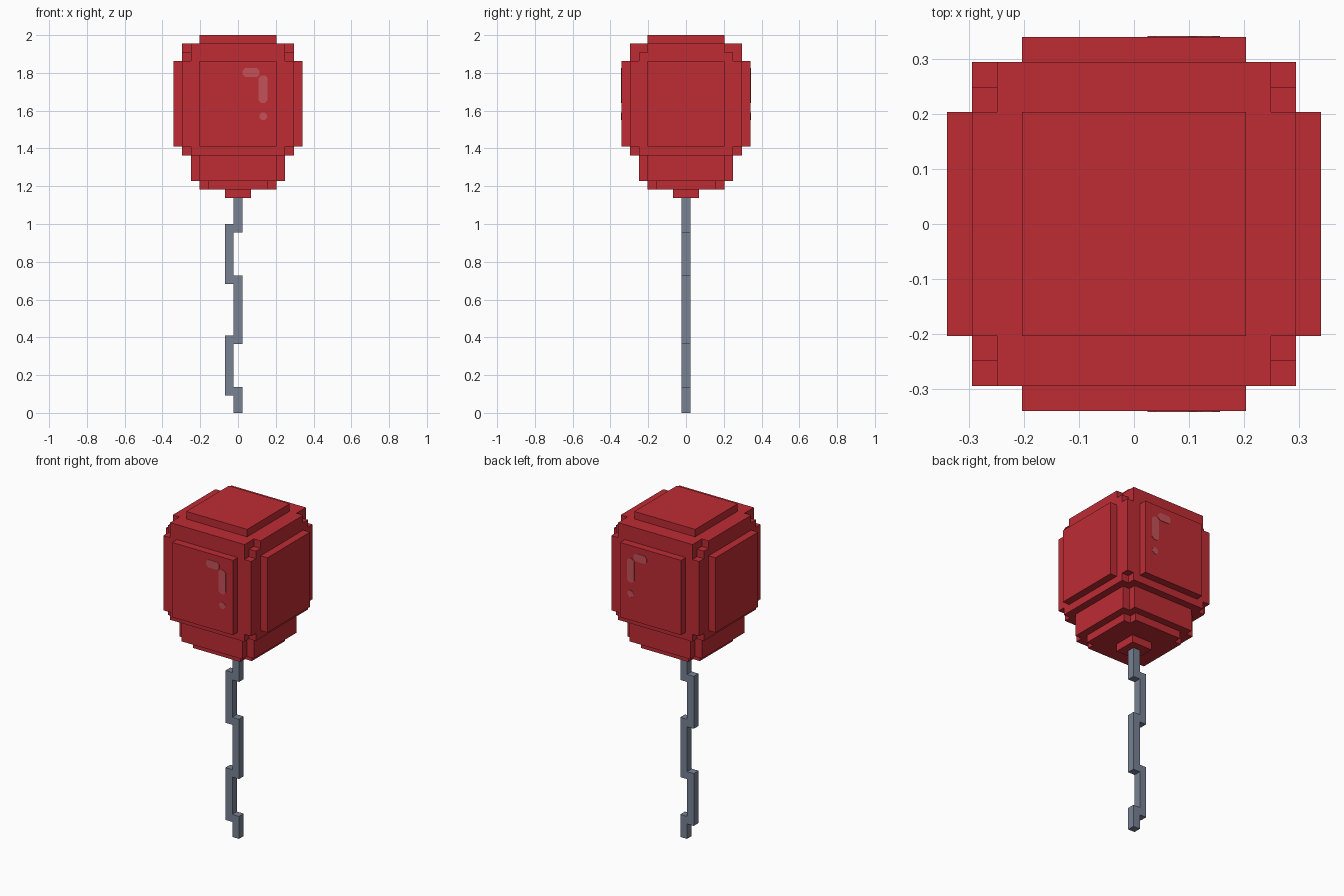
import bpy
import bmesh
from mathutils import Vector

if "Cube" in bpy.data.objects:
    bpy.data.objects.remove(bpy.data.objects["Cube"], do_unlink=True)

U = 2 / 44  # one block unit


def material(name, rgb):
    m = bpy.data.materials.new(name)
    m.use_nodes = True
    m.diffuse_color = (*rgb, 1)
    bsdf = m.node_tree.nodes["Principled BSDF"]
    bsdf.inputs["Base Color"].default_value = (*rgb, 1)
    bsdf.inputs["Roughness"].default_value = 0.7
    return m


RED = material("balloon_red", (0.515, 0.025, 0.034))
PINK = material("shine_pink", (0.55, 0.085, 0.098))
GREY = material("string_grey", (0.188, 0.223, 0.296))


def add_prism(bm, outline, direction):
    """Extrude a closed outline of 3D points (in block units) along direction."""
    face = bm.faces.new([bm.verts.new(Vector(p) * U) for p in outline])
    new = bmesh.ops.extrude_face_region(bm, geom=[face])["geom"]
    verts = [g for g in new if isinstance(g, bmesh.types.BMVert)]
    bmesh.ops.translate(bm, verts=verts, vec=Vector(direction) * U)


def add_box(bm, x0, x1, y0, y1, z0, z1):
    add_prism(bm, [(x0, y0, z0), (x1, y0, z0), (x1, y1, z0), (x0, y1, z0)], (0, 0, z1 - z0))


def finish(bm, name, mat):
    bmesh.ops.recalc_face_normals(bm, faces=bm.faces[:])
    mesh = bpy.data.meshes.new(name)
    bm.to_mesh(mesh)
    bm.free()
    obj = bpy.data.objects.new(name, mesh)
    mesh.materials.append(mat)
    bpy.context.collection.objects.link(obj)
    return obj


def box(name, mat, *size):
    bm = bmesh.new()
    add_box(bm, *size)
    return finish(bm, name, mat)


def notched_layer(name, h, z0, z1):
    """Square slab with a one-block notch in each corner."""
    quarter = [(h, h - 1), (h - 1, h - 1), (h - 1, h)]
    pts = []
    for _ in range(4):
        pts += quarter
        quarter = [(-y, x) for x, y in quarter]
    bm = bmesh.new()
    add_prism(bm, [(x, y, z0) for x, y in pts], (0, 0, z1 - z0))
    return finish(bm, name, RED)


# Balloon body with stepped corner cut-outs
body = box("balloon_body", RED, -6.5, 6.5, -6.5, 6.5, 30, 43)
bm = bmesh.new()
stairs = [(4.5, 44), (4.5, 42), (5.5, 42), (5.5, 41), (7, 41), (7, 44)]
for sx in (-1, 1):
    for sy in (-1, 1):
        add_prism(bm, [(sx * 5.5, sy * y, z) for y, z in stairs], (sx * 1.5, 0, 0))
        xs, ys = sorted((sx * 5.5, sx * 7)), sorted((sy * 5.5, sy * 7))
        add_box(bm, *xs, *ys, 29, 31)
cutter = finish(bm, "corner_cutter", RED)
cutter.hide_render = True
mod = body.modifiers.new("corner_notches", "BOOLEAN")
mod.operation = "DIFFERENCE"
mod.solver = "EXACT"
mod.object = cutter
bpy.context.view_layer.objects.active = body
bpy.ops.object.modifier_apply(modifier=mod.name)
bpy.data.objects.remove(cutter, do_unlink=True)

# Raised panels on the sides and top
box("front_panel", RED, -4.5, 4.5, -7.5, -6, 31, 41)
box("back_panel", RED, -4.5, 4.5, 6, 7.5, 31, 41)
box("left_panel", RED, 6, 7.5, -4.5, 4.5, 31, 41)
box("right_panel", RED, -7.5, -6, -4.5, 4.5, 31, 41)
box("top_panel", RED, -4.5, 4.5, -4.5, 4.5, 42.5, 44)

# Tapering underside and knot
notched_layer("lower_taper", 5.5, 27, 30.5)
notched_layer("bottom_taper", 4.5, 26, 27.5)
box("knot", RED, -1.5, 1.5, -1.5, 1.5, 25, 26.5)

# Zigzag string as one stepped outline
right_side = [(0.5, 0), (0.5, 3), (-0.5, 3), (-0.5, 8), (0.5, 8), (0.5, 16),
              (-0.5, 16), (-0.5, 21), (0.5, 21), (0.5, 25.5)]
left_side = [(-0.5, 25.5), (-0.5, 22), (-1.5, 22), (-1.5, 15), (-0.5, 15),
             (-0.5, 9), (-1.5, 9), (-1.5, 2), (-0.5, 2), (-0.5, 0)]
bm = bmesh.new()
add_prism(bm, [(x, -0.5, z) for x, z in right_side + left_side], (0, 1, 0))
finish(bm, "string", GREY)


# Shine marks: thin plates with clipped corners on front and back
def shine(name, x0, x1, z0, z1, side):
    c = 0.3
    pts = [(x0 + c, z0), (x1 - c, z0), (x1, z0 + c), (x1, z1 - c),
           (x1 - c, z1), (x0 + c, z1), (x0, z1 - c), (x0, z0 + c)]
    bm = bmesh.new()
    add_prism(bm, [(x, side * 7.45, z) for x, z in pts], (0, side * 0.1, 0))
    finish(bm, name, PINK)


for side, label in ((-1, "front"), (1, "back")):
    shine(label + "_shine_bar", 0.55, 2.5, 39.1, 40.15, side)
    shine(label + "_shine_streak", 2.4, 3.45, 36.1, 39.3, side)
    shine(label + "_shine_dot", 2.5, 3.4, 34.1, 35.0, side)
